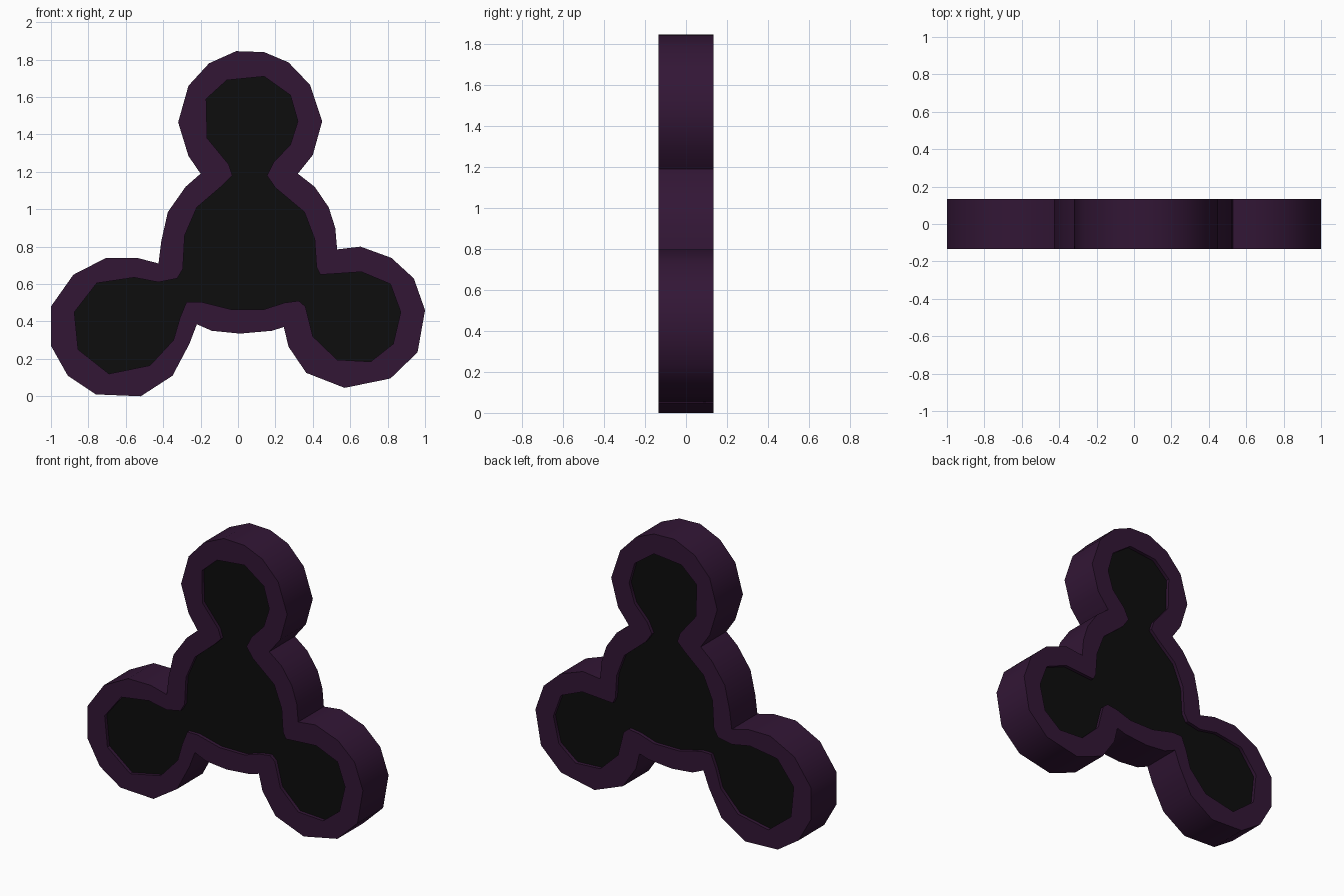
import bpy
from math import radians

if "Cube" in bpy.data.objects:
    bpy.data.objects.remove(bpy.data.objects["Cube"])

HALF_DEPTH = 0.133
RECESS = 0.023

# outer silhouette (x, z), clockwise from the top lobe
outer = [(-.01, 1.845), (.14, 1.84), (.27, 1.785), (.385, 1.665), (.45, 1.47), (.4, 1.29), (.32, 1.19),
         (.41, 1.12), (.485, 1.01), (.52, .9), (.53, .785),
         (.655, .8), (.82, .74), (.94, .63), (1, .46), (.96, .235), (.815, .095), (.57, .045),
         (.365, .125), (.27, .265), (.245, .37),
         (.18, .35), (.01, .335), (-.14, .35), (-.22, .385),
         (-.26, .28), (-.35, .11), (-.52, 0), (-.76, .01), (-.91, .11), (-1, .27), (-1, .48),
         (-.88, .65), (-.705, .74), (-.54, .74), (-.425, .71),
         (-.41, .83), (-.375, .985), (-.28, 1.12), (-.2, 1.19),
         (-.265, 1.285), (-.32, 1.465), (-.265, 1.66), (-.155, 1.78)]

# inner edge of the rim, which is also the shape of the dark insert
inner = [(.14, 1.71), (.28, 1.61), (.32, 1.47), (.28, 1.345), (.19, 1.25), (.155, 1.18),
         (.2, 1.115), (.355, .985), (.41, .84), (.42, .69), (.44, .65),
         (.66, .665), (.815, .6), (.87, .45), (.83, .28), (.71, .185), (.53, .195), (.4, .32),
         (.36, .48), (.325, .51), (.25, .5), (.14, .465), (-.04, .465), (-.2, .505), (-.275, .505),
         (-.31, .42), (-.345, .3), (-.47, .165), (-.69, .12), (-.855, .25), (-.875, .45),
         (-.755, .605), (-.555, .635), (-.425, .61), (-.325, .63), (-.295, .68),
         (-.285, .86), (-.22, 1.01), (-.08, 1.13), (-.03, 1.18), (-.05, 1.24),
         (-.165, 1.38), (-.17, 1.59), (-.06, 1.69)]


def plate(name, loops, half_depth, colour):
    """Extrude filled closed outlines (later loops are holes) along y."""
    curve = bpy.data.curves.new(name, 'CURVE')
    curve.dimensions = '2D'
    curve.fill_mode = 'BOTH'
    curve.extrude = half_depth
    for loop in loops:
        spline = curve.splines.new('POLY')
        spline.points.add(len(loop) - 1)
        for point, (x, z) in zip(spline.points, loop):
            point.co = (x, z, 0, 1)
        spline.use_cyclic_u = True
    ob = bpy.data.objects.new(name, curve)
    ob.rotation_euler.x = radians(90)
    bpy.context.collection.objects.link(ob)
    bpy.ops.object.select_all(action='DESELECT')
    ob.select_set(True)
    bpy.context.view_layer.objects.active = ob
    bpy.ops.object.convert(target='MESH')
    ob = bpy.context.object
    # weld the caps to the walls, then round the side shading only
    bpy.ops.object.mode_set(mode='EDIT')
    bpy.ops.mesh.select_all(action='SELECT')
    bpy.ops.mesh.remove_doubles(threshold=0.0005)
    bpy.ops.mesh.normals_make_consistent(inside=False)
    bpy.ops.object.mode_set(mode='OBJECT')
    bpy.ops.object.shade_smooth_by_angle(angle=radians(45))
    mat = bpy.data.materials.new(name + "_colour")
    mat.diffuse_color = colour
    mat.use_nodes = True
    mat.node_tree.nodes["Principled BSDF"].inputs["Base Color"].default_value = mat.diffuse_color
    ob.data.materials.clear()
    ob.data.materials.append(mat)
    for poly in ob.data.polygons:
        poly.material_index = 0
    return ob


# purple three-lobed rim
plate("rim", [outer, inner], HALF_DEPTH, (0.032, 0.008, 0.036, 1))
# black insert, slightly recessed front and back
plate("insert", [inner], HALF_DEPTH - RECESS, (0.004, 0.004, 0.004, 1))
